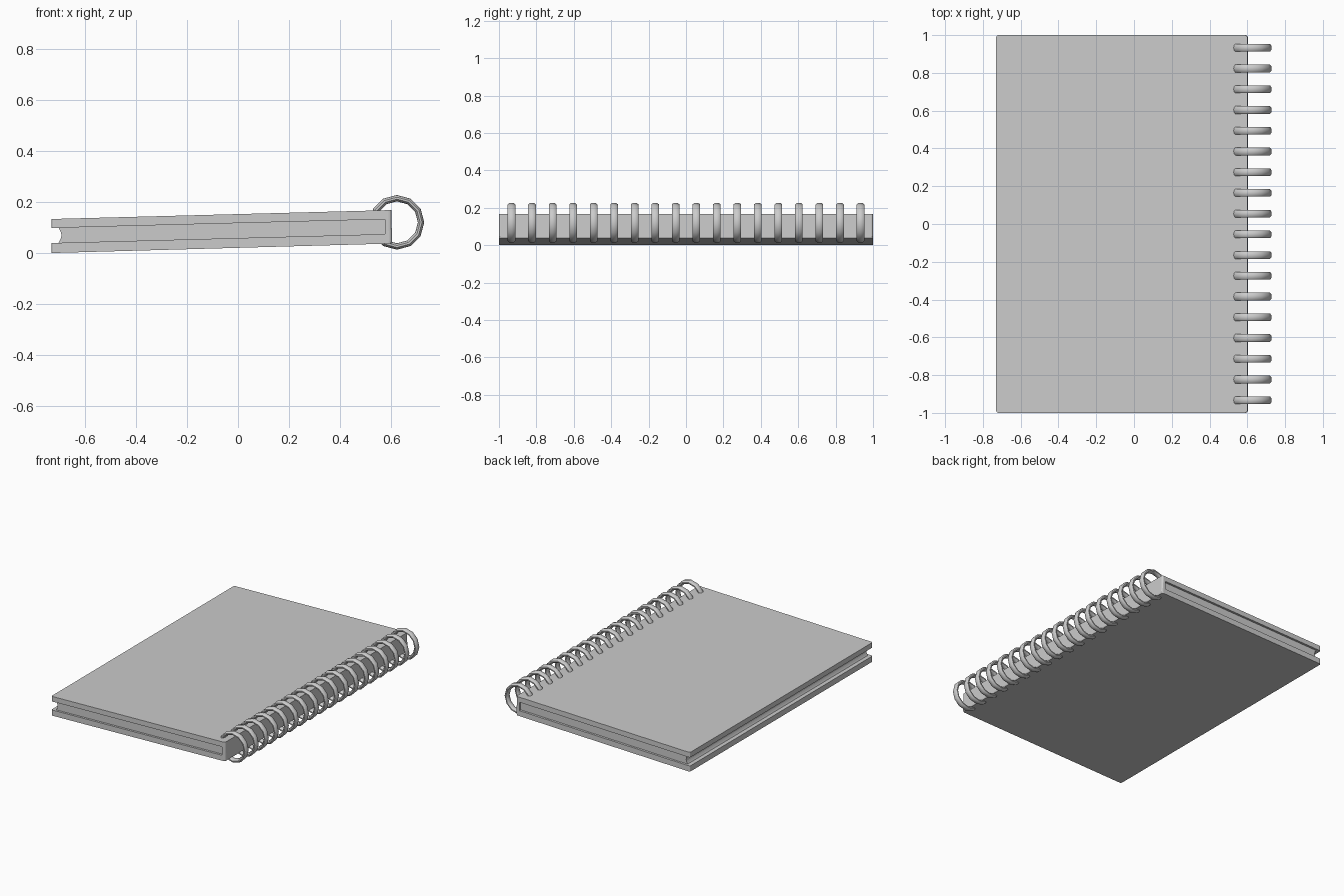
import bpy, bmesh
from math import sin, cos, pi

if "Cube" in bpy.data.objects:
    bpy.data.objects.remove(bpy.data.objects["Cube"])


def extrude_profile(name, profile, half_depth, corner_radius=0.0):
    """Sweep an x/z outline along y, optionally rounding its outer upright corners."""
    bm = bmesh.new()
    face = bm.faces.new([bm.verts.new((x, -half_depth, z)) for x, z in profile])
    new = bmesh.ops.extrude_face_region(bm, geom=[face])["geom"]
    verts = [v for v in new if isinstance(v, bmesh.types.BMVert)]
    bmesh.ops.translate(bm, verts=verts, vec=(0, 2 * half_depth, 0))
    bmesh.ops.recalc_face_normals(bm, faces=bm.faces)
    if corner_radius:
        corners = []
        for e in bm.edges:
            a, b = (v.co for v in e.verts)
            outer = max(a.x, b.x) < -0.7 or min(a.x, b.x) > 0.59
            if outer and abs(a.y - b.y) < 1e-4 and e.calc_face_angle_signed(0) > 0:
                corners.append(e)
        bmesh.ops.bevel(bm, geom=corners, offset=corner_radius, segments=3,
                        profile=0.5, affect='EDGES')
    mesh = bpy.data.meshes.new(name)
    bm.to_mesh(mesh)
    bm.free()
    obj = bpy.data.objects.new(name, mesh)
    bpy.context.collection.objects.link(obj)
    return obj


# Cover: one C-shaped shell (bottom board, spine, top board), rising toward the spine
extrude_profile("cover", [
    (-0.73, 0.0), (0.60, 0.037), (0.603, 0.045), (0.60, 0.168), (-0.73, 0.133),
    (-0.73, 0.098), (0.576, 0.132), (0.576, 0.074), (-0.73, 0.039)], 1.0, 0.012)

# Page block: slightly inset, with a hollow fore edge
fore_edge = []
for i in range(7):
    t = i / 6
    fore_edge.append((-0.703 + 0.012 * sin(pi * t), 0.100 - 0.061 * t))
extrude_profile("pages", fore_edge + [(0.58, 0.073), (0.58, 0.133)], 0.985)

# Binding rings: flattened-section 12-sided hoops along the spine
RINGS, Y_END = 18, 0.933
ring_mesh = None
for i in range(RINGS):
    y = -Y_END + 2 * Y_END * i / (RINGS - 1)
    if ring_mesh is None:
        bpy.ops.mesh.primitive_torus_add(major_segments=12, minor_segments=10,
                                         major_radius=0.0945, minor_radius=0.0125,
                                         rotation=(pi / 2, 0, 0))
        ring = bpy.context.object
        for v in ring.data.vertices:
            v.co.z *= 1.7
        bpy.ops.object.shade_smooth_by_angle(angle=pi / 4)
        ring_mesh = ring.data
    else:
        ring = ring.copy()
        bpy.context.collection.objects.link(ring)
    ring.name = f"binding_ring_{i + 1}"
    ring.location = (0.622, y, 0.12)
